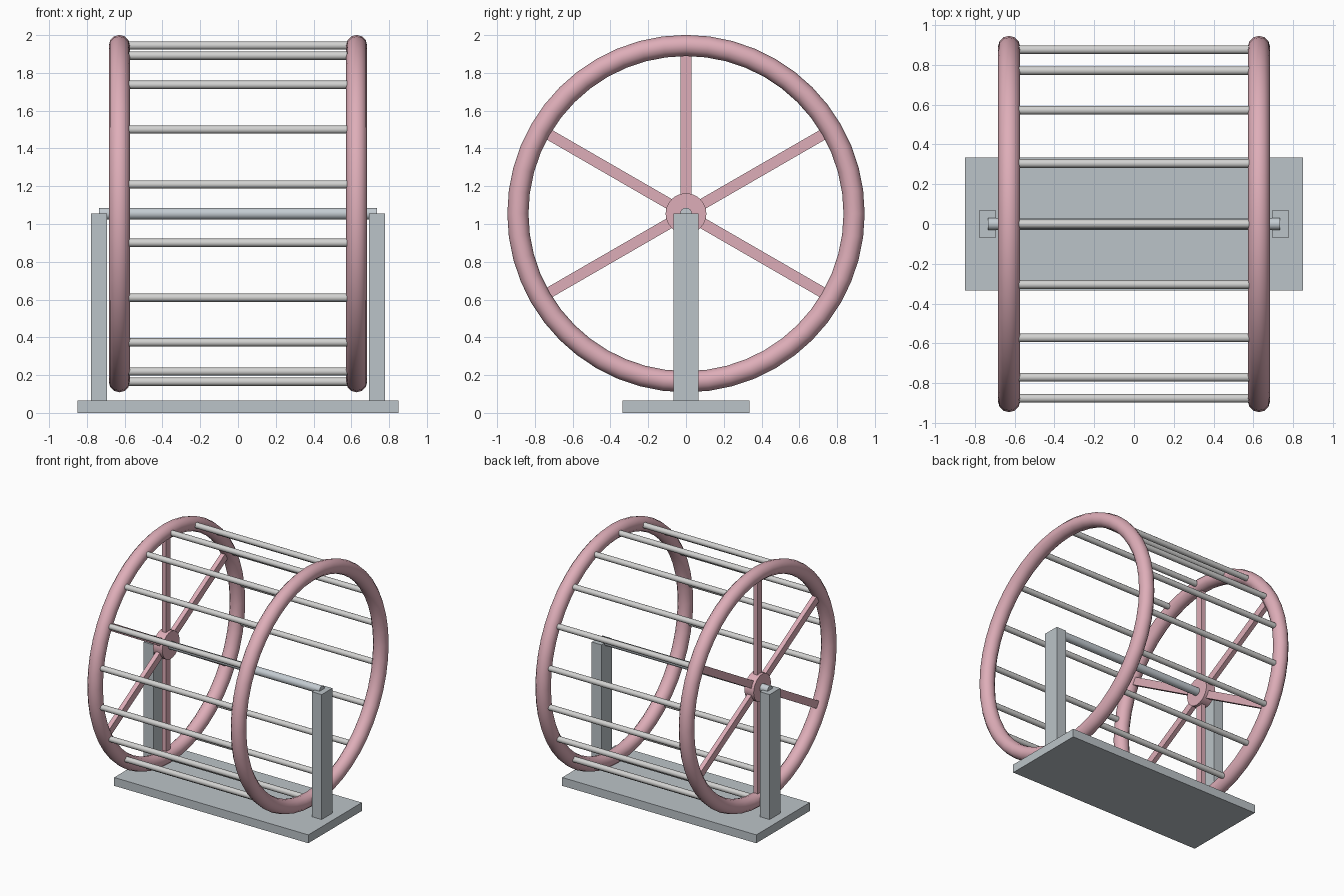
import bpy, math
from mathutils import Matrix

if "Cube" in bpy.data.objects:
    bpy.data.objects.remove(bpy.data.objects["Cube"])

CZ = 1.055        # wheel centre height
RING_X = 0.628    # ring planes
RING_R, TUBE_R = 0.89, 0.056


def material(name, rgb):
    m = bpy.data.materials.new(name)
    m.diffuse_color = (*rgb, 1)
    m.use_nodes = True
    m.node_tree.nodes["Principled BSDF"].inputs["Base Color"].default_value = m.diffuse_color
    return m


pink = material("pink plastic", (0.73, 0.42, 0.48))
grey = material("grey stand", (0.50, 0.55, 0.58))
steel = material("steel axle", (0.55, 0.60, 0.64))
silver = material("silver rods", (0.64, 0.64, 0.63))


def finish(name, mat, smooth=False):
    ob = bpy.context.object
    ob.name = name
    ob.data.materials.append(mat)
    if smooth:
        bpy.ops.object.shade_smooth_by_angle(angle=math.radians(40))
    return ob


def box(name, mat, size, loc):
    bpy.ops.mesh.primitive_cube_add(size=1, location=loc)
    ob = finish(name, mat)
    ob.data.transform(Matrix.Diagonal((*size, 1)))
    return ob


def rod(name, mat, radius, length, loc, sides):
    # cylinder lying along x
    bpy.ops.mesh.primitive_cylinder_add(
        vertices=sides, radius=radius, depth=length, location=loc,
        rotation=(0, math.pi / 2, 0))
    return finish(name, mat, True)


# stand
box("base_plate", grey, (1.70, 0.67, 0.066), (0, 0, 0.033))
for side, label in ((-1, "left"), (1, "right")):
    box(label + "_post", grey, (0.085, 0.134, 0.99), (side * 0.737, 0, 0.56))

    # wheel rims
    bpy.ops.mesh.primitive_torus_add(
        major_segments=48, minor_segments=12, major_radius=RING_R,
        minor_radius=TUBE_R, location=(side * RING_X, 0, CZ),
        rotation=(0, math.pi / 2, 0))
    finish(label + "_rim", pink, True)

# axle and hub
rod("axle", steel, 0.031, 1.47, (0, 0, CZ), 16)
rod("hub", pink, 0.108, 0.08, (-RING_X, 0, CZ), 24)

# spokes, on the left rim only
for k in range(6):
    ob = box("spoke", pink, (0.036, 0.058, 0.82), (-RING_X, 0, CZ))
    ob.data.transform(Matrix.Translation((0, 0, 0.46)))
    ob.rotation_euler.x = k * math.pi / 3

# running rungs between the rims
for k in range(18):
    a = k * math.pi / 9
    rod("rung", silver, 0.022, 2 * RING_X,
        (0, RING_R * math.sin(a), CZ + RING_R * math.cos(a)), 12)
